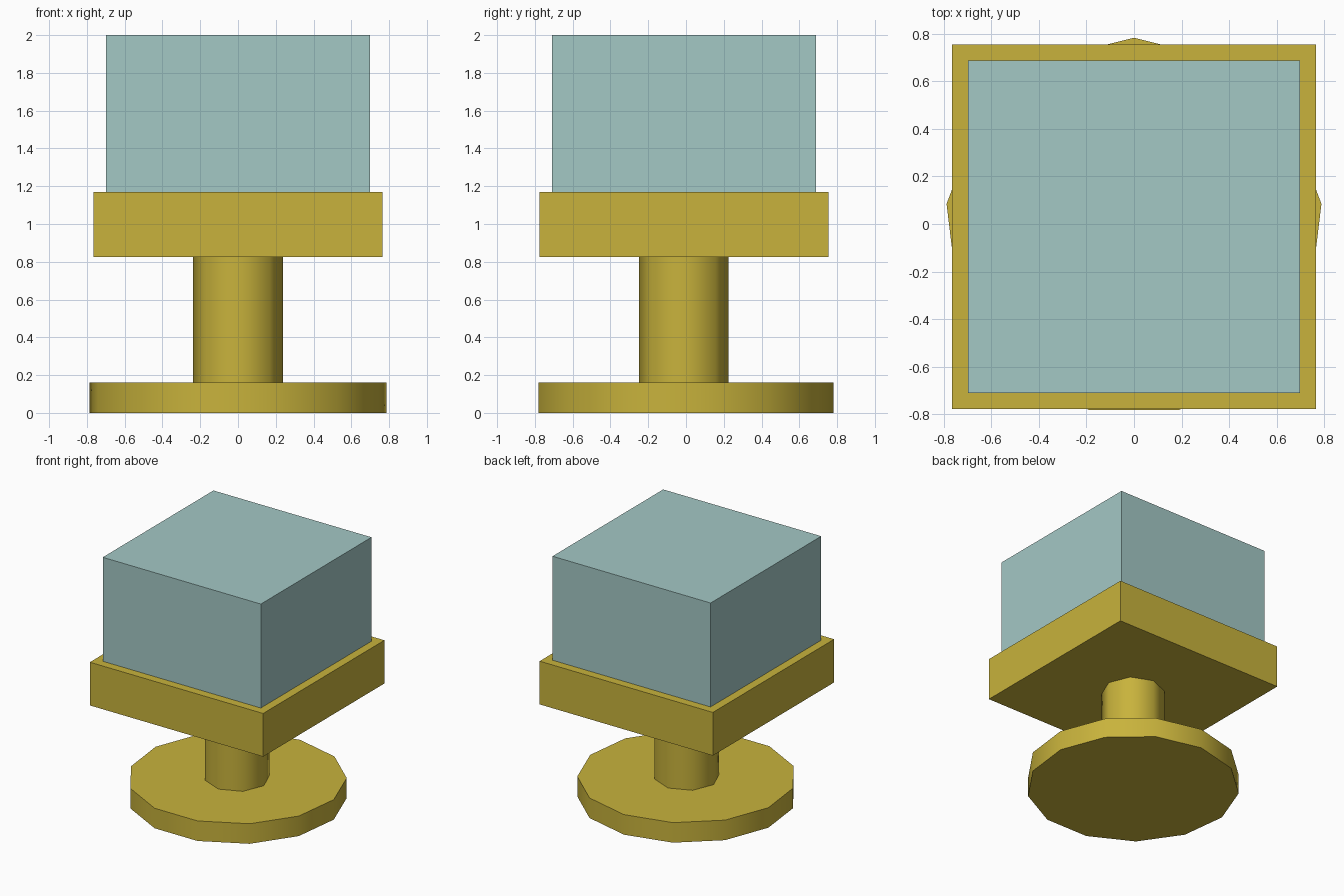
import bpy, math

if "Cube" in bpy.data.objects:
    bpy.data.objects.remove(bpy.data.objects["Cube"])

CY = -0.011  # all parts share this axis


def material(name, rgb):
    m = bpy.data.materials.new(name)
    m.diffuse_color = (*rgb, 1)
    m.use_nodes = True
    m.node_tree.nodes["Principled BSDF"].inputs["Base Color"].default_value = m.diffuse_color
    return m


gold = material("gold", (0.58, 0.45, 0.045))
pale = material("pale_teal", (0.37, 0.58, 0.56))


def box(name, half, z0, z1, mat):
    bpy.ops.mesh.primitive_cube_add(size=1, location=(0, CY, (z0 + z1) / 2))
    o = bpy.context.object
    o.name = name
    o.scale = (2 * half, 2 * half, z1 - z0)
    bpy.ops.object.transform_apply(location=False, rotation=False, scale=True)
    o.data.materials.append(mat)


def drum(name, sides, radius, z0, z1, mat):
    # first corner points to +y
    bpy.ops.mesh.primitive_cylinder_add(vertices=sides, radius=radius, depth=z1 - z0,
                                        location=(0, CY, (z0 + z1) / 2))
    o = bpy.context.object
    o.name = name
    o.data.materials.append(mat)
    bpy.ops.object.shade_smooth_by_angle(angle=math.radians(50))


# round foot, stem, square collar and the block it holds
drum("foot_disc", 13, 0.793, 0, 0.16, gold)
drum("stem", 8, 0.237, 0.16, 0.825, gold)
box("square_collar", 0.765, 0.825, 1.17, gold)
box("top_block", 0.698, 1.17, 2.0, pale)
